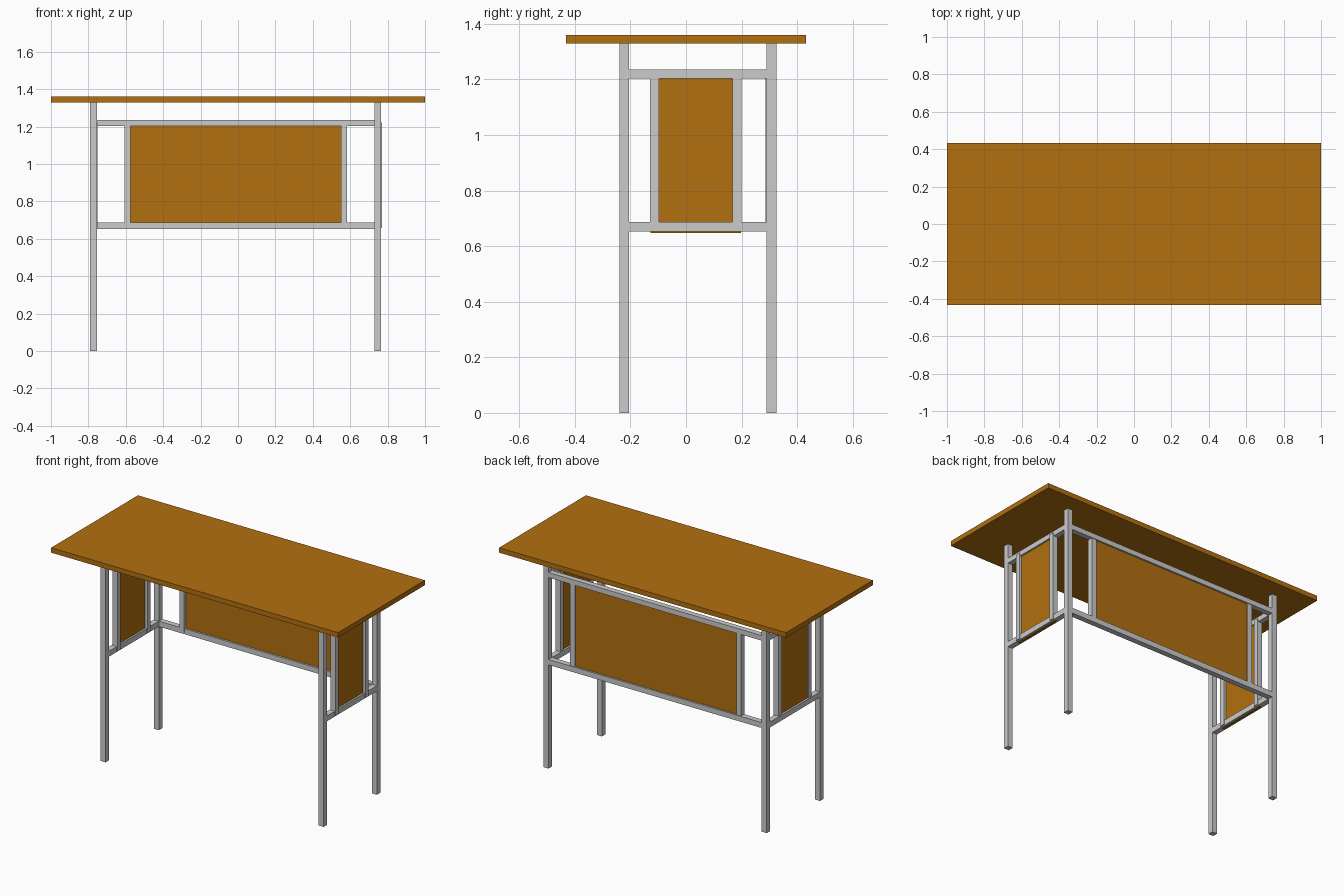
import bpy

if "Cube" in bpy.data.objects:
    bpy.data.objects.remove(bpy.data.objects["Cube"])


def material(name, color):
    m = bpy.data.materials.new(name)
    m.diffuse_color = color
    m.use_nodes = True
    m.node_tree.nodes["Principled BSDF"].inputs["Base Color"].default_value = m.diffuse_color
    return m


wood = material("wood", (0.45, 0.16, 0.005, 1))


def box(name, x, y, z, mat=None):
    """Box from (min, max) ranges on each axis."""
    bpy.ops.mesh.primitive_cube_add(size=1)
    o = bpy.context.object
    o.name = name
    o.location = [(a + b) / 2 for a, b in (x, y, z)]
    o.scale = [b - a for a, b in (x, y, z)]
    bpy.ops.object.transform_apply(location=True, rotation=False, scale=True)
    if mat:
        o.data.materials.append(mat)
    return o


T = 0.035                                   # tube thickness
LEG_X = {"left": -0.79, "right": 0.73}
LEG_Y = {"front": -0.24, "back": 0.29}
RAIL_Z = {"lower": (0.653, 0.687), "upper": (1.203, 1.235)}

# Table top
box("table_top", (-1, 1), (-0.432, 0.432), (1.329, 1.36), wood)

# Legs
for sx, x in LEG_X.items():
    for sy, y in LEG_Y.items():
        box(f"{sy}_{sx}_leg", (x, x + T), (y, y + T), (0, 1.329))

# Side frames: rails, stiles and an inset panel (same layout on both sides)
for side, x in LEG_X.items():
    for level, z in RAIL_Z.items():
        box(f"{side}_{level}_rail", (x, x + T), (-0.205, 0.29), z)
    for where, y in (("front", -0.13), ("back", 0.168)):
        box(f"{side}_{where}_stile", (x + 0.005, x + T + 0.005),
            (y, y + 0.032), (0.658, 1.222))
    box(f"{side}_panel", (x + 0.012, x + 0.024), (-0.128, 0.198),
        (0.648, 1.22), wood)

# Back frame: rails, stiles and an inset panel
y = LEG_Y["back"]
for level, z in RAIL_Z.items():
    box(f"back_{level}_rail", (-0.755, 0.73), (y, y + T), z)
for where, x in (("left", -0.608), ("right", 0.55)):
    box(f"back_{where}_stile", (x, x + 0.033), (y - 0.004, y + T - 0.004),
        (0.665, 1.222))
box("back_panel", (-0.6, 0.575), (y + 0.012, y + 0.024), (0.66, 1.22), wood)
